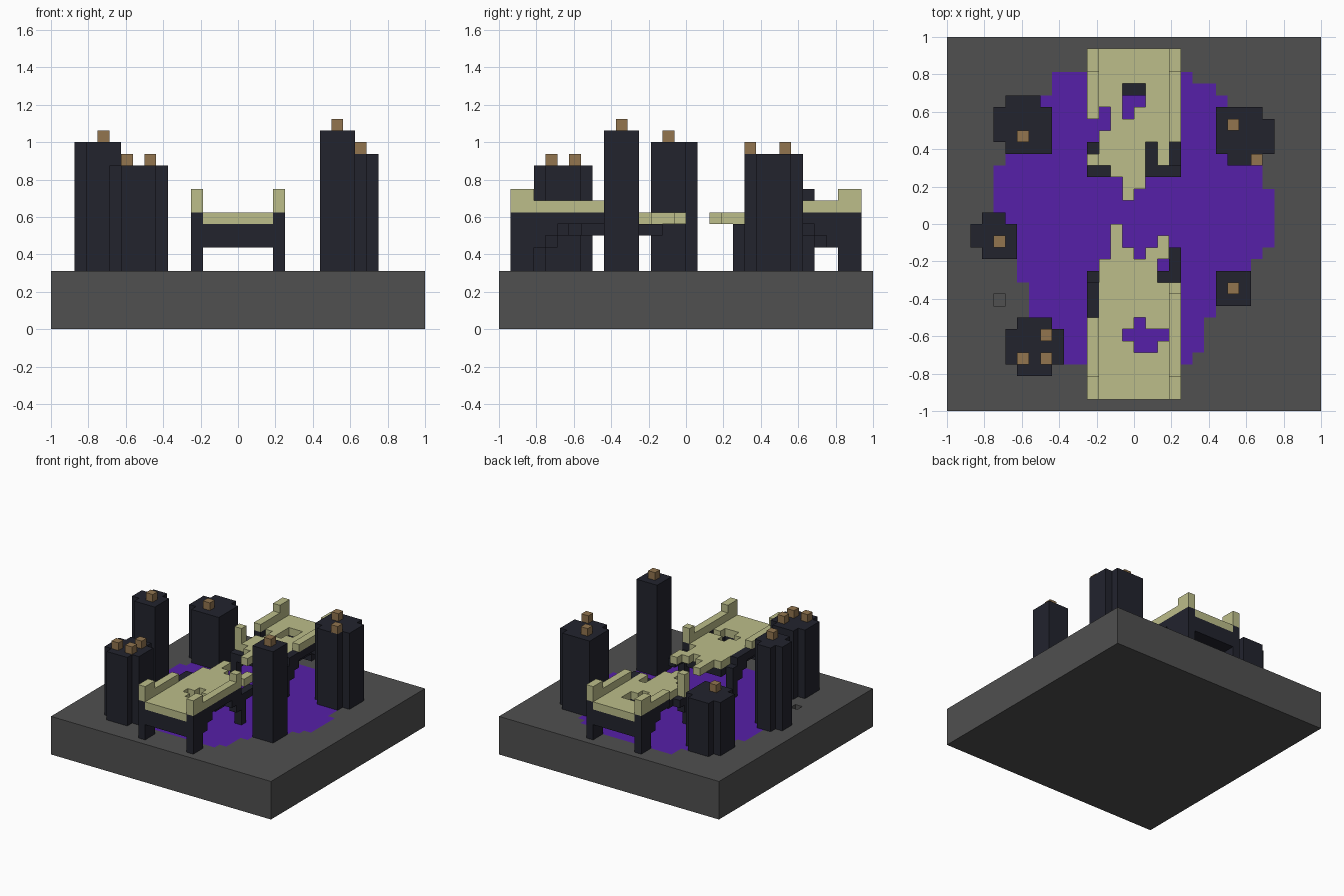
import bpy
import bmesh
from mathutils import Vector

UNIT = 1 / 16  # edge length of one block

default = bpy.data.objects.get("Cube")
if default:
    bpy.data.objects.remove(default, do_unlink=True)


def make_material(name, r, g, b):
    mat = bpy.data.materials.new(name)
    mat.use_nodes = True
    color = (r, g, b, 1)
    mat.diffuse_color = color
    mat.node_tree.nodes["Principled BSDF"].inputs["Base Color"].default_value = color
    return mat


GREY = make_material("ground_grey", .08, .08, .08)
PURPLE = make_material("pool_purple", .093, .0144, .392)
DARK = make_material("dark_stone", .016, .017, .027)
TAN = make_material("pale_sandstone", .503, .509, .254)
BROWN = make_material("candle_brown", .287, .178, .078)

# Corner offsets of a block face, keyed by the direction it faces
FACES = {}
for axis in range(3):
    for side in (0, 1):
        u, v = (axis + 1) % 3, (axis + 2) % 3
        ring = []
        for a, b in ((0, 0), (1, 0), (1, 1), (0, 1)):
            corner = [0, 0, 0]
            corner[axis], corner[u], corner[v] = side, a, b
            ring.append(tuple(corner))
        step = [0, 0, 0]
        step[axis] = 2 * side - 1
        FACES[tuple(step)] = ring if side else ring[::-1]


def box(x0, x1, y0, y1, z0, z1):
    """Set of block cells filling a box."""
    return {(x, y, z) for x in range(x0, x1) for y in range(y0, y1)
            for z in range(z0, z1)}


def layer(rects, z0, z1):
    """Set of cells filling several flat rectangles between two heights."""
    return set().union(*(box(*r, z0, z1) for r in rects))


def build(name, cells, materials, rule=None):
    """Make an object from the outer faces of the cells."""
    bm = bmesh.new()
    corners = {}
    for cell in sorted(cells):
        for step, ring in FACES.items():
            if tuple(c + s for c, s in zip(cell, step)) in cells:
                continue
            loop = []
            for offset in ring:
                key = tuple(c + o for c, o in zip(cell, offset))
                if key not in corners:
                    corners[key] = bm.verts.new(Vector(key) * UNIT)
                loop.append(corners[key])
            face = bm.faces.new(loop)
            if rule:
                face.material_index = rule(cell, step)
    mesh = bpy.data.meshes.new(name)
    bm.to_mesh(mesh)
    bm.free()
    for mat in materials:
        mesh.materials.append(mat)
    obj = bpy.data.objects.new(name, mesh)
    bpy.context.collection.objects.link(obj)
    return obj


# Ground slab with a small pit and a flush, ragged pool on its top
GROUND = 5
pool = layer([
    (-7, 5, 12, 13), (-7, 7, 11, 12), (-8, 8, 10, 11), (-9, 9, 6, 10),
    (-11, 11, 5, 6), (-12, 11, 3, 5), (-12, 12, -2, 3), (-11, 11, -3, -2),
    (-10, 10, -4, -3), (-10, 9, -5, -4), (-9, 8, -7, -5), (-9, 7, -8, -7),
    (-8, 6, -11, -8), (-7, 5, -12, -11)], GROUND - 1, GROUND)
ground = box(-16, 16, -16, 16, 0, GROUND) - {(-12, -7, GROUND - 1)}
build("ground_slab", ground, [GREY, PURPLE],
      lambda cell, step: int(step[2] == 1 and cell in pool))

# Pillars: name, height, footprint rectangles, candle cells
PILLARS = [
    ("back_right_pillar", 12,
     [(-11, -8, 10, 11), (-12, -7, 7, 10), (-11, -7, 6, 7)], [(-10, 7)]),
    ("middle_right_pillar", 16,
     [(-13, -11, 0, 1), (-14, -10, -2, 0), (-13, -10, -3, -2)], [(-12, -2)]),
    ("front_right_pillar", 14,
     [(-10, -7, -13, -8), (-11, -6, -12, -9)],
     [(-10, -12), (-8, -12), (-8, -10)]),
    ("back_left_pillar", 15,
     [(7, 11, 9, 10), (7, 12, 6, 9), (8, 11, 5, 6)], [(8, 8), (10, 5)]),
    ("front_left_pillar", 17, [(7, 10, -7, -4)], [(8, -6)]),
]
for name, top, rects, candles in PILLARS:
    build(name, layer(rects, GROUND, top), [DARK])
    for i, (x, y) in enumerate(candles):
        build(f"{name}_candle_{i + 1}", {(x, y, top)}, [BROWN])


# Bridge heights
DECK, RAIL = 9, 10


def arch(y):
    """Underside height of a side wall at row y."""
    row = y if y >= 0 else -1 - y
    if row >= 13 or row == 4:
        return GROUND
    return {12: 7, 5: 7, 11: 8, 6: 8, 3: 8, 2: 8}.get(row, DECK)


def side_wall(x, y0, y1, top):
    """Arched wall one block thick."""
    return set().union(*(box(x, x + 1, y, y + 1, arch(y), top)
                         for y in range(y0, y1)))


# Back half of the broken bridge
back_hole = layer([(-1, 1, 10, 11), (-1, 0, 9, 10), (-3, -2, 8, 10)], 0, RAIL)
back_deck = layer([(-3, 3, 7, 15), (-3, 1, 5, 7), (2, 3, 5, 7), (-2, 1, 4, 5),
                   (-1, 1, 3, 4), (-1, 0, 2, 3), (-4, -3, 5, 6)], DECK, RAIL)
back_deck -= back_hole | box(-1, 1, 11, 12, DECK, RAIL)
back_rails = (layer([(-4, -3, 9, 15), (3, 4, 7, 15)], RAIL, RAIL + 1)
              | layer([(-4, -3, 13, 15), (3, 4, 13, 15), (-4, -3, 5, 6)],
                      RAIL, RAIL + 2))
back_support = (box(-3, 3, 4, 15, DECK - 1, DECK)
                | box(-3, 3, 11, 15, DECK - 2, DECK - 1)) - back_hole
back_support -= box(-1, 1, 11, 12, DECK - 1, DECK)
back_support |= (side_wall(-4, 9, 15, RAIL) | side_wall(-4, 4, 7, DECK)
                 | side_wall(3, 5, 15, RAIL) | side_wall(3, 4, 5, DECK))

# Front half of the broken bridge
front_hole = layer([(0, 1, -9, -8), (-1, 3, -10, -9), (0, 2, -11, -10),
                    (2, 3, -4, -3)], 0, RAIL)
front_deck = layer([(-3, 3, -15, -5), (-3, 2, -5, -3), (-2, 0, -3, -2),
                    (1, 3, -3, -2), (2, 3, -2, -1), (-2, -1, -2, 0)],
                   DECK, RAIL) - front_hole
front_rails = (layer([(-4, -3, -15, -8), (3, 4, -15, -5)], RAIL, RAIL + 1)
               | layer([(-4, -3, -15, -13), (3, 4, -15, -13), (3, 4, -6, -5)],
                       RAIL, RAIL + 2))
front_support = (box(-3, 3, -15, -4, DECK - 1, DECK)
                 | box(-3, 2, -4, -3, DECK - 1, DECK)
                 | box(-3, 3, -15, -11, DECK - 2, DECK - 1)) - front_hole
front_support |= (side_wall(-4, -15, -5, RAIL) | side_wall(-4, -5, -4, DECK)
                  | side_wall(3, -15, -5, RAIL) | side_wall(3, -5, -2, DECK))

for name, support, deck, rails in (
        ("back_bridge", back_support, back_deck, back_rails),
        ("front_bridge", front_support, front_deck, front_rails)):
    build(name + "_support", support, [DARK])
    build(name + "_deck_and_rails", deck | rails, [TAN])
